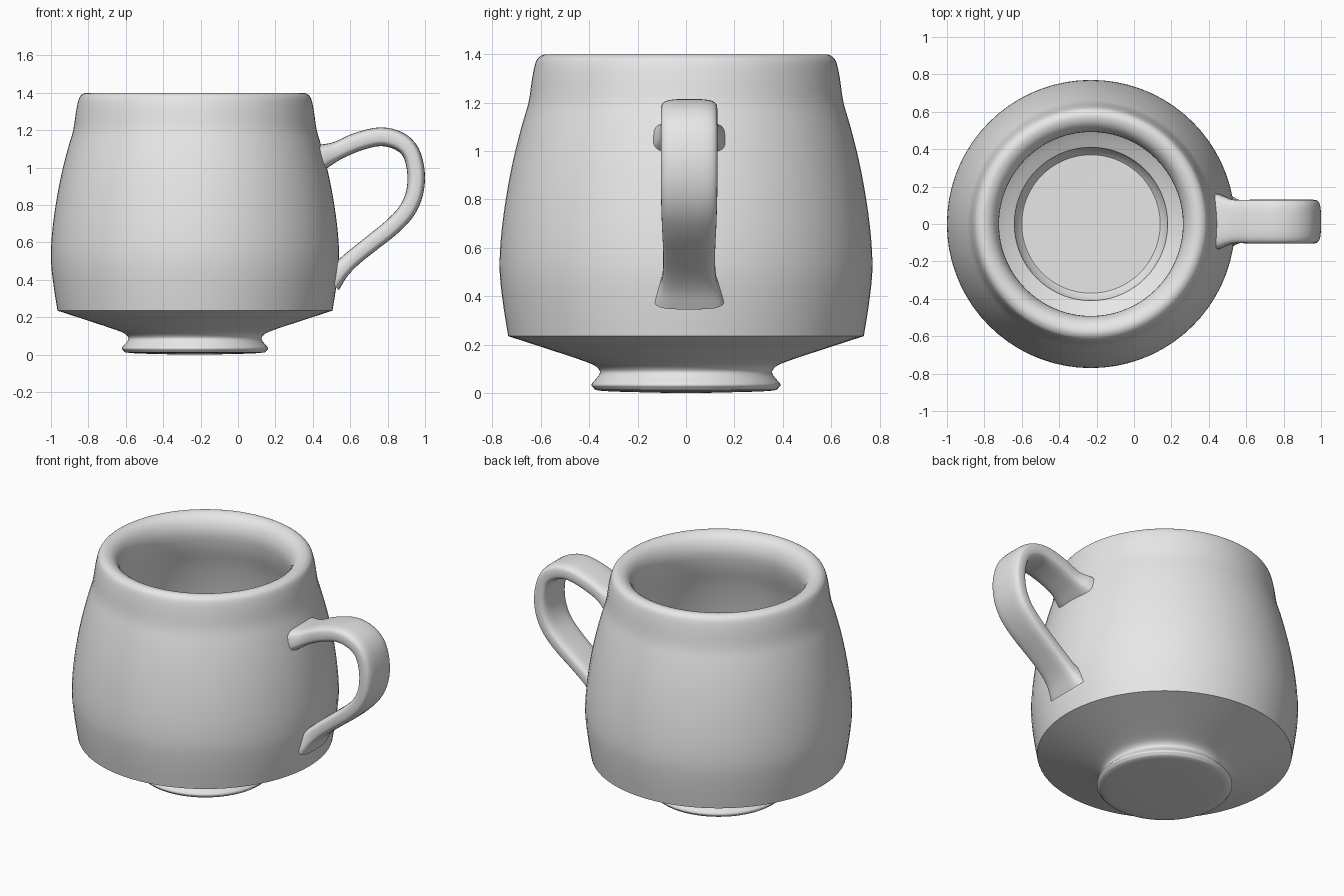
import bpy, bmesh, math
from mathutils import Vector

if "Cube" in bpy.data.objects:
    bpy.data.objects.remove(bpy.data.objects["Cube"])

CUP_X = -0.23      # axis of the cup body
SEGMENTS = 72

clay = bpy.data.materials.new("grey clay")
clay.diffuse_color = (0.8, 0.8, 0.8, 1)
clay.use_nodes = True
clay.node_tree.nodes["Principled BSDF"].inputs["Base Color"].default_value = clay.diffuse_color


def spline(points, steps):
    """Smooth Catmull-Rom curve through the points."""
    p = [Vector(q) for q in points]
    p = [2 * p[0] - p[1]] + p + [2 * p[-1] - p[-2]]
    out = []
    for i in range(1, len(p) - 2):
        a, b, c, d = p[i - 1:i + 3]
        for k in range(steps):
            t = k / steps
            out.append(0.5 * (2 * b + (c - a) * t + (2 * a - 5 * b + 4 * c - d) * t * t
                              + (3 * b - a - 3 * c + d) * t ** 3))
    return out + [p[-2]]


def loft(name, rings, angle):
    """Skin a list of closed rings and cap both ends."""
    bm = bmesh.new()
    loops = [[bm.verts.new(co) for co in ring] for ring in rings]
    n = len(loops[0])
    for a, b in zip(loops, loops[1:]):
        for i in range(n):
            j = (i + 1) % n
            bm.faces.new((a[i], a[j], b[j], b[i]))
    bm.faces.new(loops[0][::-1])
    bm.faces.new(loops[-1])
    bmesh.ops.recalc_face_normals(bm, faces=bm.faces)
    mesh = bpy.data.meshes.new(name)
    bm.to_mesh(mesh)
    bm.free()
    mesh.materials.append(clay)
    ob = bpy.data.objects.new(name, mesh)
    bpy.context.collection.objects.link(ob)
    bpy.ops.object.select_all(action='DESELECT')
    ob.select_set(True)
    bpy.context.view_layer.objects.active = ob
    bpy.ops.object.shade_smooth_by_angle(angle=math.radians(angle))
    return ob


# Cup body: foot, sloped underside, wall, rolled rim, inside wall and floor
foot = [(0.06, 0.0), (0.34, 0.008), (0.382, 0.022), (0.39, 0.036), (0.375, 0.055),
        (0.357, 0.08), (0.362, 0.1), (0.4, 0.124), (0.55, 0.175), (0.735, 0.235)]
wall = [(0.735, 0.235), (0.755, 0.36), (0.77, 0.5), (0.765, 0.64), (0.745, 0.8),
        (0.715, 0.96), (0.68, 1.1), (0.651, 1.2), (0.636, 1.3), (0.622, 1.365),
        (0.605, 1.39), (0.575, 1.4), (0.535, 1.385), (0.505, 1.345), (0.492, 1.28),
        (0.51, 1.18), (0.55, 1.06), (0.59, 0.9), (0.625, 0.7), (0.635, 0.5),
        (0.6, 0.35), (0.5, 0.265), (0.43, 0.225)]
floor = [(0.41, 0.215), (0.405, 0.185), (0.37, 0.15), (0.05, 0.148)]
profile = spline(foot, 3) + spline(wall, 3)[1:] + [Vector(q) for q in floor]
turns = [2 * math.pi * i / SEGMENTS for i in range(SEGMENTS)]
loft("cup_body", [[(CUP_X + r * math.cos(a), r * math.sin(a), z) for a in turns]
                  for r, z in profile], 40)

# Handle: flat rounded strap swept along a curve; x, z, half width, half thickness
path = [(0.38, 1.03, 0.165, 0.085), (0.455, 1.06, 0.145, 0.066), (0.53, 1.09, 0.118, 0.05),
        (0.64, 1.138, 0.117, 0.05), (0.76, 1.165, 0.117, 0.05), (0.86, 1.142, 0.117, 0.05),
        (0.925, 1.08, 0.117, 0.047), (0.952, 0.97, 0.117, 0.047), (0.943, 0.86, 0.117, 0.046),
        (0.9, 0.765, 0.115, 0.046), (0.82, 0.68, 0.112, 0.046), (0.72, 0.6, 0.108, 0.045),
        (0.62, 0.52, 0.108, 0.045), (0.55, 0.455, 0.117, 0.05), (0.49, 0.395, 0.145, 0.07)]
curve = spline(path, 4)


def rounded(v):
    return math.copysign(abs(v) ** 0.55, v)


rings = []
for i, (x, z, w, t) in enumerate(curve):
    d = curve[min(i + 1, len(curve) - 1)] - curve[max(i - 1, 0)]
    nx, nz = Vector((-d[1], d[0])).normalized()
    ring = []
    for k in range(32):
        a = 2 * math.pi * k / 32
        s = t * rounded(math.sin(a))
        ring.append((x + nx * s, 0.013 + w * rounded(math.cos(a)), z + nz * s))
    rings.append(ring)
loft("handle", rings, 60)
